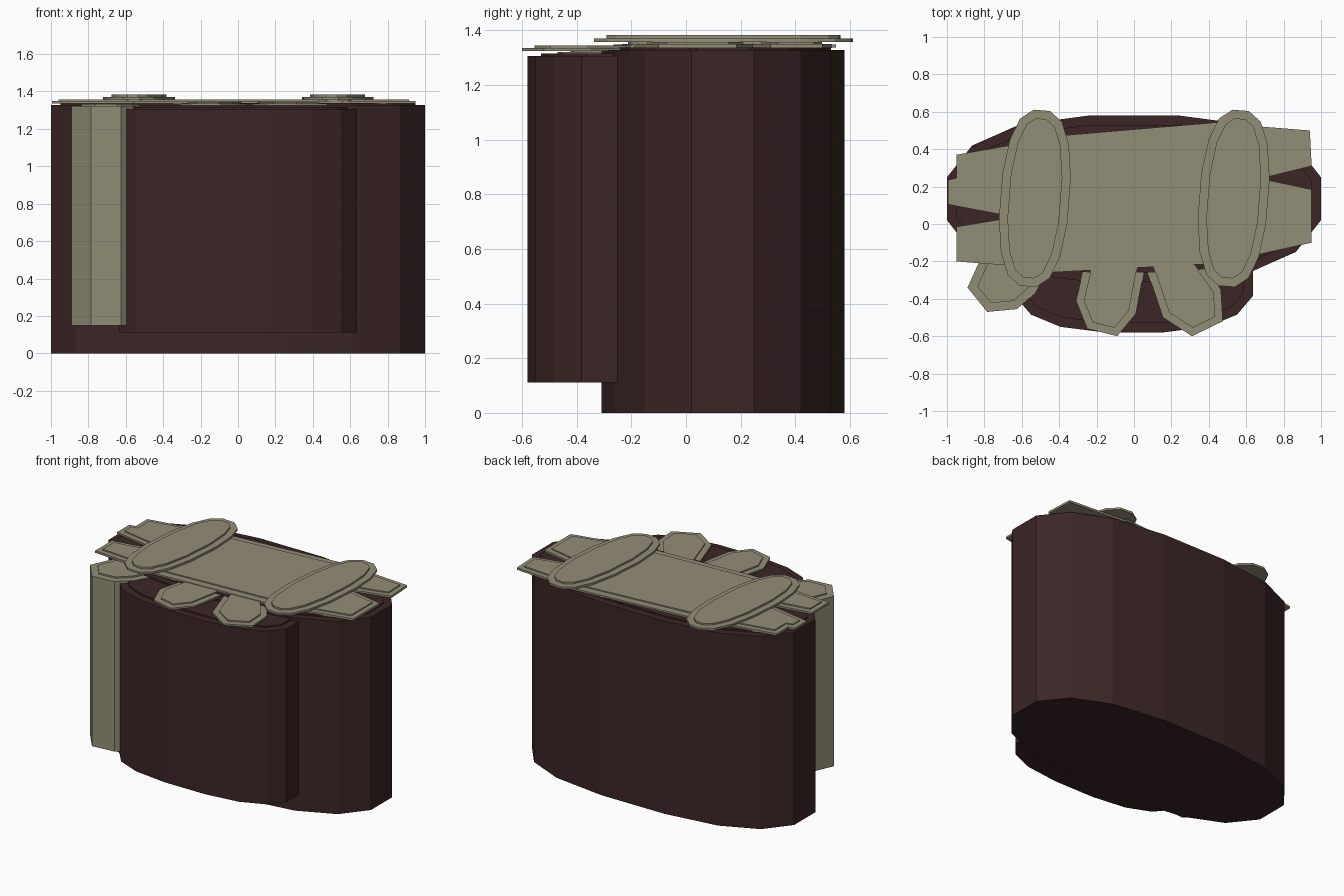
import bpy, bmesh, math
from mathutils import Matrix, Vector

if "Cube" in bpy.data.objects:
    bpy.data.objects.remove(bpy.data.objects["Cube"])


def material(name, rgb):
    m = bpy.data.materials.new(name)
    m.diffuse_color = (*rgb, 1)
    m.use_nodes = True
    m.node_tree.nodes["Principled BSDF"].inputs["Base Color"].default_value = m.diffuse_color
    return m


BROWN = material("dark_brown", (0.045, 0.019, 0.019))
OLIVE = material("dull_olive", (0.290, 0.266, 0.184))


def oval(cx, cy, rx, ry, tilt=0):
    """Sixteen-sided oval outline, counter-clockwise."""
    q = [(1, .258), (.865, .64), (.615, .888), (.24, 1)]
    half = q + [(-x, y) for x, y in reversed(q)]
    pts = half + [(-x, -y) for x, y in half]
    rot = Matrix.Rotation(math.radians(tilt), 2)
    return [tuple(rot @ Vector((x * rx, y * ry)) + Vector((cx, cy))) for x, y in pts]


def slab(name, outline, z0, z1, mat, rim=0.04, lift=0.01):
    """Extruded outline whose top carries a slightly raised inset panel."""
    bm = bmesh.new()
    base = bm.faces.new([bm.verts.new((x, y, z0)) for x, y in outline])
    base.normal_update()
    if base.normal.z < 0:
        base.normal_flip()
    ext = bmesh.ops.extrude_face_region(bm, geom=[base])["geom"]
    bmesh.ops.translate(bm, vec=(0, 0, z1 - z0), verts=[v for v in ext if isinstance(v, bmesh.types.BMVert)])
    bmesh.ops.recalc_face_normals(bm, faces=bm.faces[:])
    top = max(bm.faces, key=lambda f: f.calc_center_median().z)
    bmesh.ops.inset_region(bm, faces=[top], thickness=rim, use_even_offset=True)
    panel = bmesh.ops.extrude_face_region(bm, geom=[top])["geom"]
    bmesh.ops.translate(bm, vec=(0, 0, lift), verts=[v for v in panel if isinstance(v, bmesh.types.BMVert)])
    if top.is_valid:
        bm.faces.remove(top)
    bmesh.ops.recalc_face_normals(bm, faces=bm.faces[:])
    me = bpy.data.meshes.new(name)
    bm.to_mesh(me)
    bm.free()
    me.materials.append(mat)
    ob = bpy.data.objects.new(name, me)
    bpy.context.collection.objects.link(ob)
    return ob


# Two overlapping oval bodies
slab("rear_body", oval(0, .135, 1, .445), 0, 1.328, BROWN, .05)
slab("front_body", oval(0, -.315, .637, .265), .112, 1.306, BROWN, .05)

# Tall column tucked into the front left corner
slab("corner_column", [(-.80, -.14), (-.89, -.34), (-.785, -.47), (-.625, -.455),
                       (-.53, -.37), (-.47, -.26), (-.52, -.14)], .15, 1.322, OLIVE, .045)

# Two rounded petals hanging over the front
slab("left_petal", [(-.25, -.16), (-.31, -.41), (-.25, -.56), (-.09, -.60),
                    (.01, -.48), (.07, -.16)], 1.324, 1.336, OLIVE, .04, .009)
slab("right_petal", [(.04, -.16), (.155, -.50), (.31, -.60), (.475, -.52),
                     (.465, -.35), (.33, -.16)], 1.324, 1.336, OLIVE, .04, .009)

# Central plate, slightly rotated
slab("central_plate", [(-.56, -.265), (.56, -.205), (.52, .55), (-.60, .455)],
     1.337, 1.349, OLIVE, .05, .008)

# Two wings on each end
wings = {
    "rear_left_wing": [(-.50, .45), (-.95, .37), (-.95, .245), (-.995, .235), (-.995, .105), (-.50, .01)],
    "front_left_wing": [(-.50, .06), (-.95, -.015), (-.95, -.20), (-.50, -.235)],
    "rear_right_wing": [(.50, .535), (.94, .50), (.95, .31), (.50, .20)],
    "front_right_wing": [(.50, .28), (.95, .19), (.985, .17), (.95, .02), (.95, -.10), (.50, -.20)],
}
wings["front_right_wing"] = [(.50, .28), (.95, .185), (.95, -.10), (.50, -.20)]
for name, outline in wings.items():
    slab(name, outline, 1.336, 1.350, OLIVE, .035, .008)

# Long oval caps crossing both ends of the plate
for side, cx in (("left", -.53), ("right", .533)):
    slab(side + "_oval_cap", oval(cx, .137, .183, .472, -4.5), 1.357, 1.371, OLIVE, .045, .012)
    slab(side + "_cap_spacer", oval(cx, .137, .13, .34, -4.5), 1.345, 1.358, OLIVE, .02, .002)
